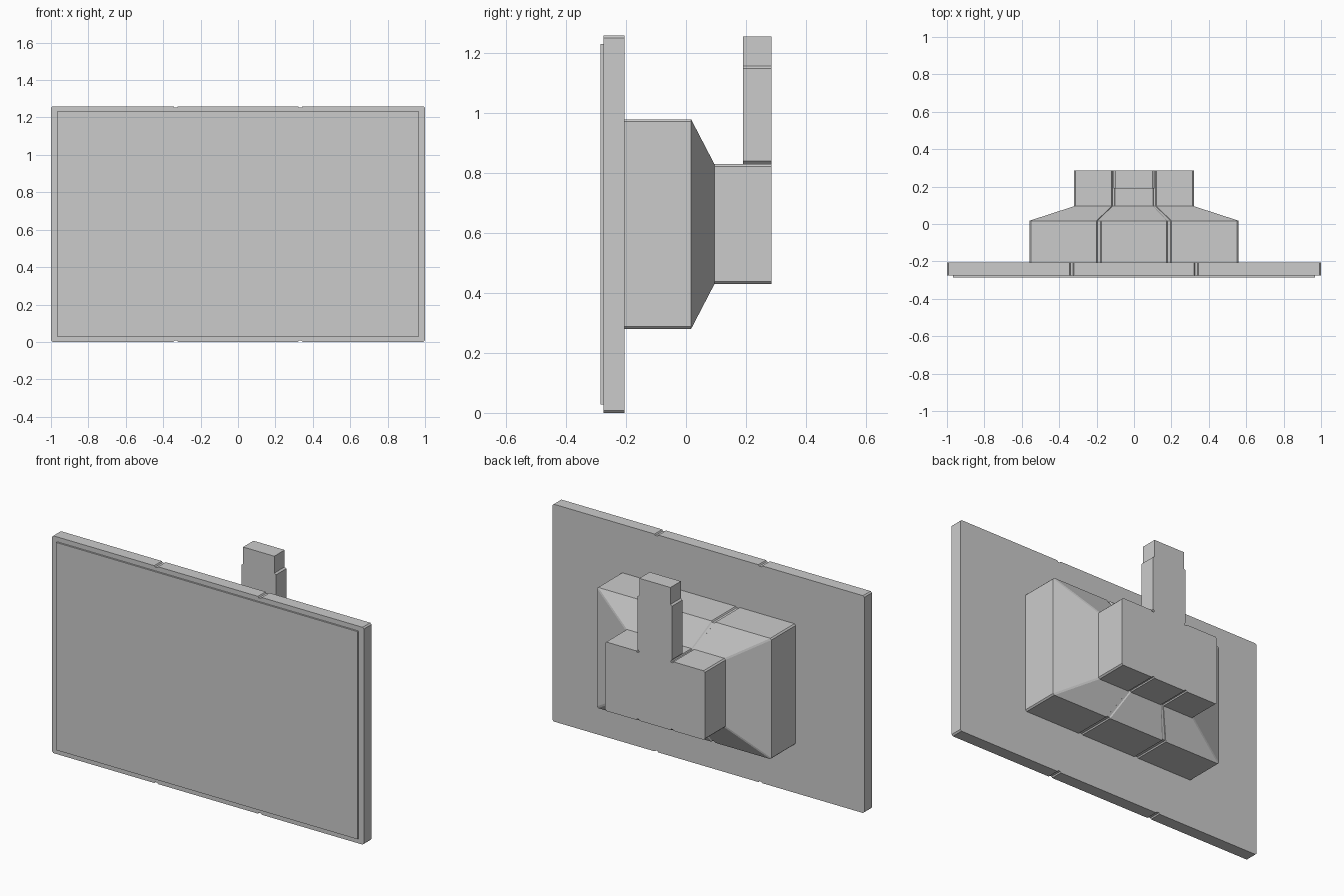
import bpy, bmesh

if "Cube" in bpy.data.objects:
    bpy.data.objects.remove(bpy.data.objects["Cube"])

CZ = 0.63  # height of the screen centre


def outline(hw, hh, n, w, d=0.007, c=0.008):
    """Notched, chamfered rectangle in x/z: half sizes, notch position and half width."""
    q = [(hw, hh - c), (hw - c, hh), (n + w, hh),
         (n + w * 0.6, hh - d), (n - w * 0.6, hh - d), (n - w, hh)]
    pts = q + [(-x, z) for x, z in reversed(q)]
    pts += [(-x, -z) for x, z in q] + [(x, -z) for x, z in reversed(q)]
    return [(x, z + CZ) for x, z in pts]


def loft(name, sections, cap_start=False, cap_end=False):
    """Skin a list of (y, outline) sections into a shell."""
    bm = bmesh.new()
    rings = [[bm.verts.new((x, y, z)) for x, z in pts] for y, pts in sections]
    for a, b in zip(rings, rings[1:]):
        for i in range(len(a)):
            j = (i + 1) % len(a)
            bm.faces.new((a[i], b[i], b[j], a[j]))
    if cap_start:
        bm.faces.new(rings[0])
    if cap_end:
        bm.faces.new(rings[-1])
    bmesh.ops.remove_doubles(bm, verts=bm.verts, dist=1e-5)
    bmesh.ops.recalc_face_normals(bm, faces=bm.faces)
    me = bpy.data.meshes.new(name)
    bm.to_mesh(me)
    bm.free()
    ob = bpy.data.objects.new(name, me)
    bpy.context.collection.objects.link(ob)
    return ob


glass = outline(0.967, 0.602, 0.333, 0.012, d=0, c=0)
panel = outline(1.0, 0.63, 0.333, 0.012)
body = outline(0.56, 0.35, 0.188, 0.013)
neck = outline(0.32, 0.20, 0.11, 0.009)

# Frame, stepped rear body, taper and mounting block as one shell
loft("housing", [(-0.275, glass), (-0.275, panel), (-0.205, panel),
                 (-0.205, body), (0.017, body), (0.095, neck),
                 (0.19, neck), (0.285, neck)], cap_end=True)

# Raised display surface
screen = loft("screen", [(-0.285, glass), (-0.275, glass)], cap_start=True)
# an open shell: make sure it faces the viewer
if screen.data.polygons[-1].normal.y > 0:
    screen.data.flip_normals()

# Hanging post with a slight shoulder near the top
half = [(0.1, 0.825), (0.1, 0.83), (0.11, 0.84), (0.11, 1.15), (0.1, 1.158), (0.1, 1.256)]
post = half + [(-x, z) for x, z in reversed(half)]
loft("hanging_post", [(0.19, post), (0.285, post)], cap_start=True, cap_end=True)
